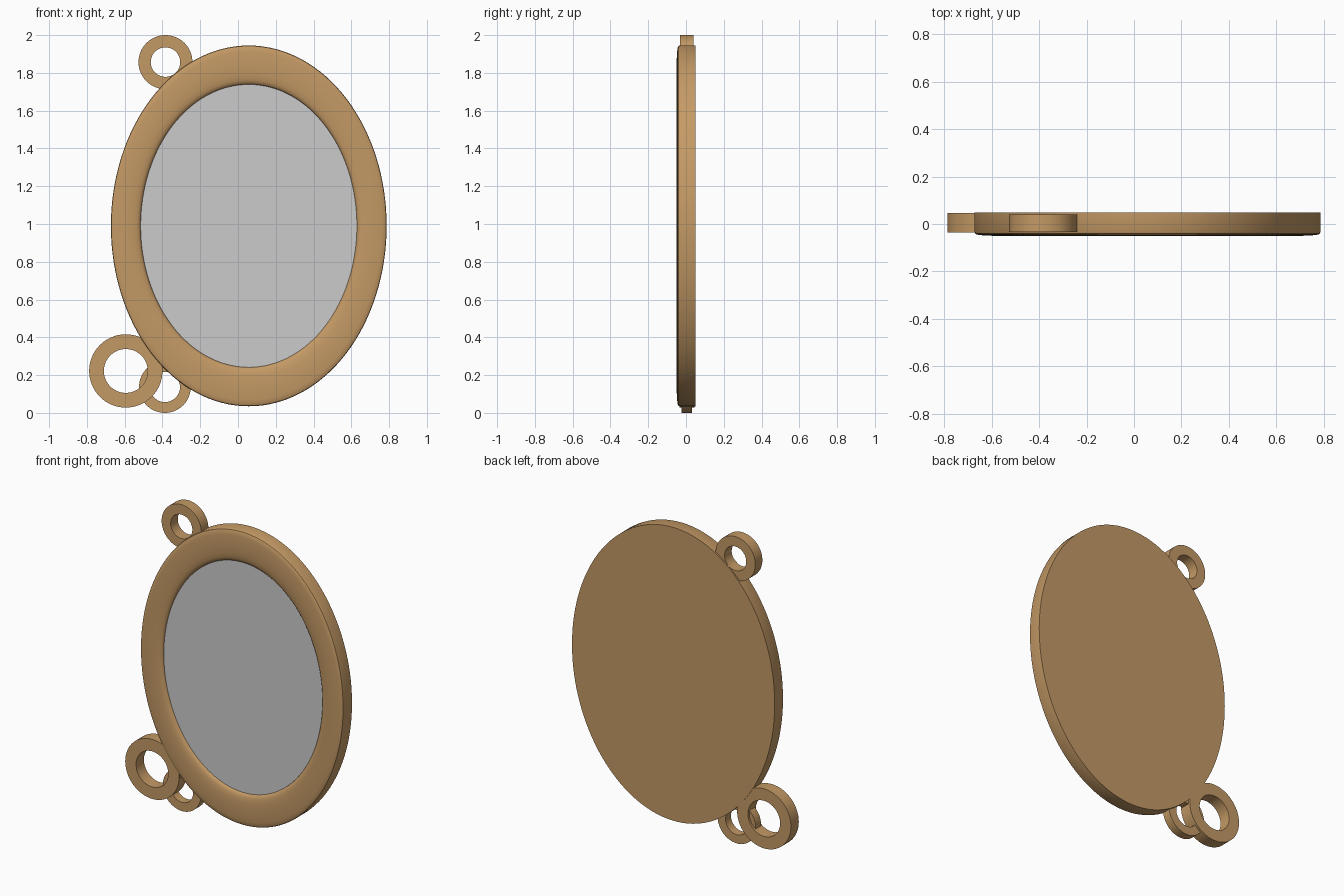
import bpy, bmesh, math

if "Cube" in bpy.data.objects:
    bpy.data.objects.remove(bpy.data.objects["Cube"])

brass = bpy.data.materials.new("brass")
brass.diffuse_color = (0.55, 0.32, 0.13, 1)
brass.use_nodes = True
brass.node_tree.nodes["Principled BSDF"].inputs["Base Color"].default_value = brass.diffuse_color


def lathe(name, profile, centre, sx, sz, n, closed=False, mat=None):
    """Sweep (radius, y) points around the y axis; radius 0 makes a pole."""
    bm = bmesh.new()
    rings = []
    for r, y in profile:
        if r == 0:
            rings.append([bm.verts.new((0, y, 0))] * n)
        else:
            rings.append([bm.verts.new((r * sx * math.cos(2 * math.pi * i / n), y,
                                        r * sz * math.sin(2 * math.pi * i / n))) for i in range(n)])
    pairs = list(zip(rings, rings[1:])) + ([(rings[-1], rings[0])] if closed else [])
    for a, b in pairs:
        for i in range(n):
            j = (i + 1) % n
            bm.faces.new(dict.fromkeys((a[i], a[j], b[j], b[i])))
    bmesh.ops.recalc_face_normals(bm, faces=bm.faces)
    me = bpy.data.meshes.new(name)
    bm.to_mesh(me)
    bm.free()
    ob = bpy.data.objects.new(name, me)
    ob.location = centre
    bpy.context.collection.objects.link(ob)
    if mat:
        me.materials.append(mat)
    bpy.ops.object.select_all(action='DESELECT')
    ob.select_set(True)
    bpy.context.view_layer.objects.active = ob
    bpy.ops.object.shade_smooth_by_angle(angle=math.radians(35))
    return ob


CENTRE = (0.057, 0, 0.99)
RX, RZ = 0.73, 0.955

# oval frame with flat back, crowned front rim and recessed seat
lathe("oval_frame", [(0, 0.049), (1, 0.049), (1, -0.034), (0.997, -0.040), (0.988, -0.0445),
                     (0.965, -0.047), (0.93, -0.049), (0.885, -0.050), (0.84, -0.048),
                     (0.81, -0.044), (0.793, -0.038), (0.786, -0.031), (0.784, -0.022), (0, -0.022)],
      CENTRE, RX, RZ, 128, mat=brass)

# grey mirror glass set in the frame
lathe("mirror_glass", [(0, -0.018), (0.784, -0.018), (0.784, -0.027), (0, -0.027)],
      CENTRE, RX, RZ, 128)


# flat hanging loops on the left edge
def loop(name, x, z, outer, inner, y0, y1):
    lathe(name, [(outer, y0), (outer, y1), (inner, y1), (inner, y0)],
          (x, 0, z), 1, 1, 64, closed=True, mat=brass)


loop("top_loop", -0.384, 1.857, 0.143, 0.078, -0.033, 0.040)
loop("large_loop", -0.594, 0.222, 0.194, 0.116, -0.035, 0.046)
loop("bottom_loop", -0.387, 0.137, 0.137, 0.080, -0.024, 0.032)
